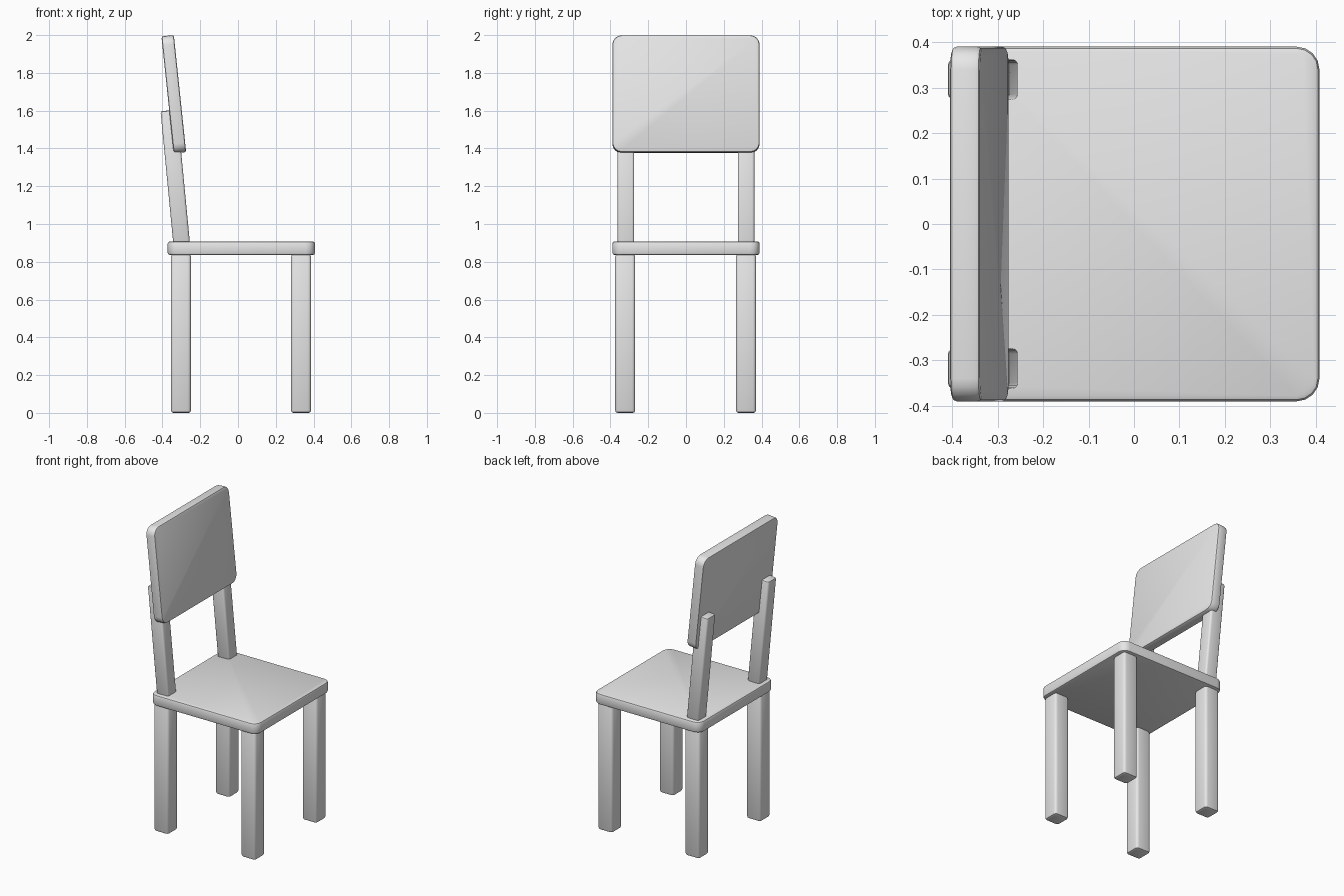
import bpy, bmesh, math

if "Cube" in bpy.data.objects:
    bpy.data.objects.remove(bpy.data.objects["Cube"])

grey = bpy.data.materials.new("plain grey")
grey.diffuse_color = (0.8, 0.8, 0.8, 1)
grey.use_nodes = True
grey.node_tree.nodes["Principled BSDF"].inputs["Base Color"].default_value = grey.diffuse_color


def rounded_box(name, size, loc, axis, corner, edge, tilt=0.0, segs=4):
    """Box whose edges along `axis` get a corner radius, then all rims a small round."""
    bm = bmesh.new()
    bmesh.ops.create_cube(bm, size=1)
    bmesh.ops.scale(bm, vec=size, verts=bm.verts)
    along = [e for e in bm.edges
             if abs((e.verts[0].co - e.verts[1].co).normalized()[axis]) > 0.9]
    bmesh.ops.bevel(bm, geom=along, offset=corner, segments=segs,
                    profile=0.5, affect='EDGES')
    bm.normal_update()
    # rims of the two end faces
    rim = [e for e in bm.edges
           if sum(abs(f.normal[axis]) > 0.9 for f in e.link_faces) == 1]
    bmesh.ops.bevel(bm, geom=rim, offset=edge, segments=2,
                    profile=0.5, affect='EDGES')
    me = bpy.data.meshes.new(name)
    bm.to_mesh(me)
    bm.free()
    me.materials.append(grey)
    ob = bpy.data.objects.new(name, me)
    ob.location = loc
    ob.rotation_euler = (0, math.radians(tilt), 0)
    bpy.context.collection.objects.link(ob)
    bpy.ops.object.select_all(action='DESELECT')
    ob.select_set(True)
    bpy.context.view_layer.objects.active = ob
    bpy.ops.object.shade_smooth_by_angle(angle=math.radians(35))
    return ob


# Seat board
rounded_box("seat", (0.78, 0.78, 0.072), (0.018, 0, 0.872), 2, 0.05, 0.012)

# Legs and back posts, left and right
for side, s in (("right", -1), ("left", 1)):
    y = 0.32 * s - 0.002
    rounded_box(f"back_leg_{side}", (0.106, 0.106, 0.84), (-0.302, y, 0.42), 2, 0.017, 0.013, segs=3)
    rounded_box(f"front_leg_{side}", (0.106, 0.106, 0.84), (0.334, y, 0.42), 2, 0.017, 0.013, segs=3)
    rounded_box(f"back_post_{side}", (0.088, 0.088, 0.705), (-0.3325, 0.318 * s, 1.25),
                2, 0.012, 0.01, tilt=-5.5, segs=3)

# Leaning backrest panel
rounded_box("backrest", (0.066, 0.78, 0.623), (-0.34, 0, 1.687), 0, 0.05, 0.01, tilt=-6)
